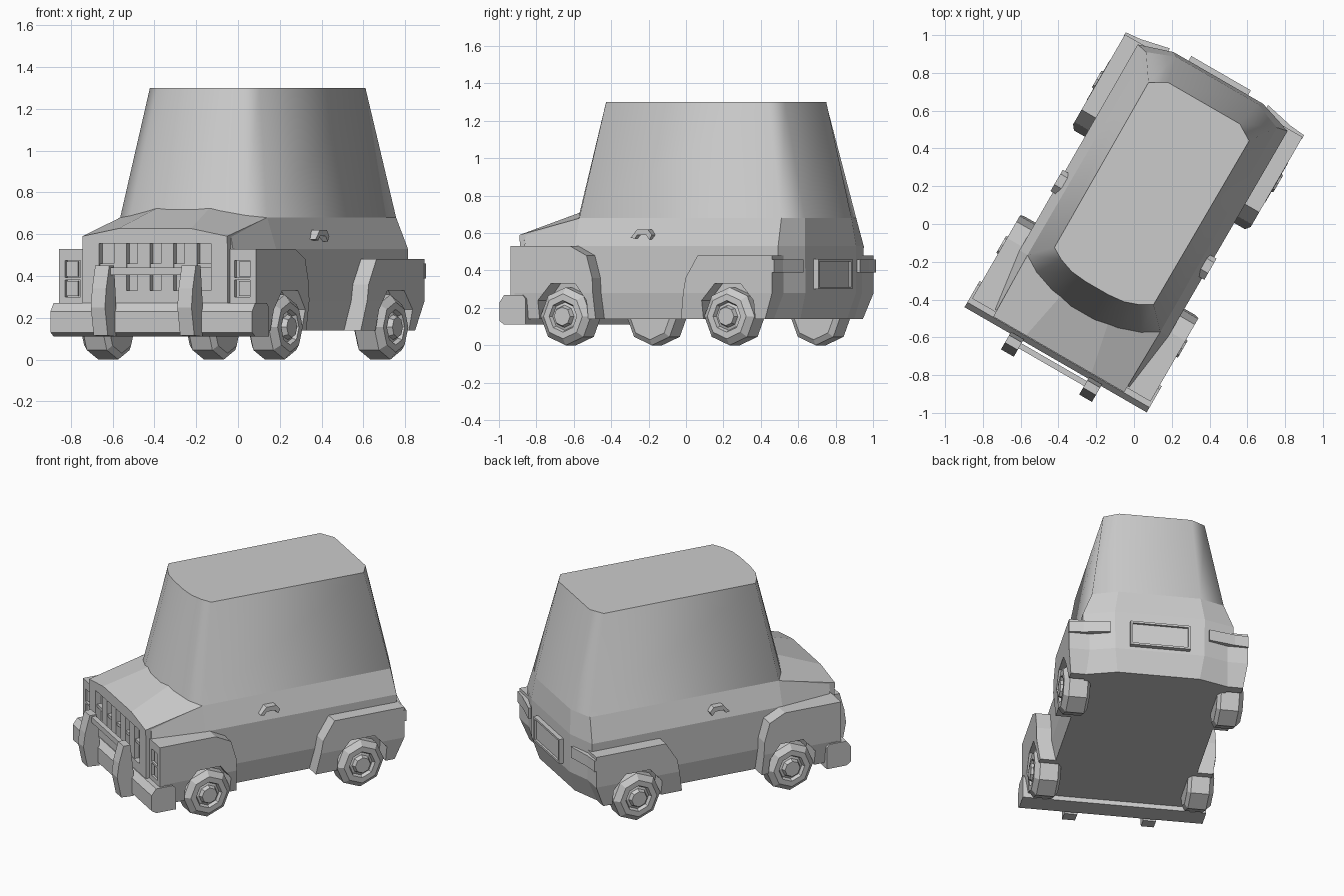
import bpy, bmesh, math
from mathutils import Matrix

cube = bpy.data.objects.get("Cube")
if cube:
    bpy.data.objects.remove(cube, do_unlink=True)

paint = bpy.data.materials.new("plain_grey")
paint.use_nodes = True
GREY = (0.6, 0.6, 0.6, 1)
paint.diffuse_color = GREY
paint.node_tree.nodes["Principled BSDF"].inputs["Base Color"].default_value = GREY

# The car is built facing -y, then turned on the spot
TURN = Matrix.Rotation(math.radians(-30), 4, "Z")


def finish(name, bm, smooth=None):
    bmesh.ops.recalc_face_normals(bm, faces=bm.faces)
    bm.transform(TURN)
    mesh = bpy.data.meshes.new(name)
    bm.to_mesh(mesh)
    bm.free()
    mesh.materials.append(paint)
    if smooth:
        mesh.shade_smooth()
        mesh.set_sharp_from_angle(angle=math.radians(smooth))
    obj = bpy.data.objects.new(name, mesh)
    bpy.context.collection.objects.link(obj)
    return obj


def loft(name, rings, caps=(True, True), smooth=None):
    bm = bmesh.new()
    rows = [[bm.verts.new(p) for p in ring] for ring in rings]
    n = len(rows[0])
    for a, b in zip(rows, rows[1:]):
        for i in range(n):
            j = (i + 1) % n
            bm.faces.new((a[i], a[j], b[j], b[i]))
    for row, wanted in zip((rows[0], rows[-1]), caps):
        if wanted:
            bm.faces.new(row)
    return finish(name, bm, smooth)


def both_halves(half, z=None):
    pts = [p if z is None else (p[0], p[1], z) for p in half]
    return pts + [(-x, y, h) for x, y, h in reversed(pts)]


def extrude(name, profile, x0, x1, tuck=0):
    """Extrude a (y, z) profile across x; tuck pulls in the outer lower edge."""
    bm = bmesh.new()
    face = bm.faces.new([bm.verts.new((x0, y, z)) for y, z in profile])
    grown = bmesh.ops.extrude_face_region(bm, geom=[face])["geom"]
    for v in grown:
        if isinstance(v, bmesh.types.BMVert):
            v.co.x = x1
    if tuck:
        bmesh.ops.bisect_plane(bm, geom=bm.verts[:] + bm.edges[:] + bm.faces[:],
                               plane_co=(0, 0, 0.28), plane_no=(0, 0, 1))
        for v in bm.verts:
            if v.co.z < 0.2 and abs(v.co.x - x1) < 0.001:
                v.co.x -= math.copysign(tuck, x1)
    return finish(name, bm)


def box(name, x, y, z):
    return extrude(name, [(y[0], z[0]), (y[1], z[0]), (y[1], z[1]), (y[0], z[1])], *x)


# Lower body with shoulder
loft("lower_body", [
    both_halves([(0.40, -0.76), (0.43, -0.424), (0.43, 0.79), (0.25, 0.85)], 0.14),
    both_halves([(0.40, -0.76), (0.455, -0.424), (0.455, 0.833), (0.27, 0.893)], 0.28),
    both_halves([(0.41, -0.76), (0.455, -0.424), (0.458, 0.833), (0.273, 0.893)], 0.53),
    both_halves([(0.40, -0.76, 0.59), (0.406, -0.424, 0.68),
                 (0.40, 0.82, 0.68), (0.25, 0.878, 0.68)]),
], caps=(True, False))

# Cabin with bowed front
loft("cabin", [
    both_halves([(0.07, -0.553), (0.2, -0.527), (0.32, -0.48), (0.406, -0.424),
                 (0.40, 0.82), (0.25, 0.878)], 0.68),
    both_halves([(0.07, -0.392), (0.16, -0.383), (0.24, -0.355), (0.303, -0.318),
                 (0.308, 0.686), (0.22, 0.739)], 1.3),
], smooth=66)

# Crowned hood
loft("hood", [
    both_halves([(0.40, -0.797, 0.555), (0.40, -0.797, 0.59), (0.2, -0.797, 0.627)]),
    both_halves([(0.406, -0.42, 0.64), (0.406, -0.42, 0.68), (0.14, -0.50, 0.733)]),
])

# Grille frame and bars
FRONT = (-0.795, -0.75)
box("grille_lower_rail", (-0.40, 0.40), FRONT, (0.2, 0.33))
box("grille_cross_bar", (-0.31, 0.31), (-0.785, -0.75), (0.44, 0.46))
for i in range(4):
    x = -0.195 + 0.13 * i
    box("grille_bar", (x - 0.035, x + 0.035), (-0.79, -0.75), (0.32, 0.57))

# Front bumper and guard
extrude("front_bumper", [(-0.80, 0.11), (-0.83, 0.13), (-0.83, 0.23), (-0.80, 0.27),
                         (-0.69, 0.27), (-0.67, 0.25), (-0.67, 0.11)], -0.557, 0.557)
box("guard_cross_bar", (-0.22, 0.22), (-0.875, -0.845), (0.405, 0.44))

FRONT_FENDER = [(-0.75, 0.14), (-0.75, 0.53), (-0.40, 0.53), (-0.30, 0.48),
                (-0.265, 0.36), (-0.255, 0.14), (-0.30, 0.14), (-0.30, 0.24),
                (-0.37, 0.33), (-0.52, 0.33), (-0.60, 0.24), (-0.60, 0.14)]
REAR_FENDER = [(0.27, 0.14), (0.31, 0.36), (0.385, 0.48), (0.845, 0.48),
               (0.845, 0.28), (0.79, 0.14), (0.73, 0.14), (0.73, 0.24),
               (0.65, 0.33), (0.49, 0.33), (0.41, 0.24), (0.41, 0.14)]
GUARD = [(-0.82, 0.11), (-0.90, 0.115), (-0.927, 0.25), (-0.915, 0.34),
         (-0.885, 0.45), (-0.84, 0.45), (-0.82, 0.27)]
HANDLE = [(-0.07, 0.575), (-0.045, 0.57), (-0.03, 0.59), (0.025, 0.59), (0.045, 0.565),
          (0.06, 0.59), (0.035, 0.62), (-0.03, 0.62)]
# Wheel section: distance from the centre line and radius
WHEEL = [(0.385, 0.125), (0.405, 0.155), (0.515, 0.155), (0.545, 0.12),
         (0.545, 0.085), (0.525, 0.075), (0.53, 0.06), (0.555, 0.05)]

for side, s in (("left", 1), ("right", -1)):
    def span(a, b):
        return (s * a, s * b)

    extrude(side + "_front_fender", FRONT_FENDER, *span(0.40, 0.545), tuck=0.02)
    extrude(side + "_rear_fender", REAR_FENDER, *span(0.42, 0.543), tuck=0.02)
    extrude(side + "_bumper_guard", GUARD, *span(0.2, 0.278))
    extrude(side + "_door_handle", HANDLE, *span(0.425, 0.47))
    box(side + "_grille_stile", span(0.31, 0.40), FRONT, (0.27, 0.585))

    # Headlight frame with two square openings
    for x in ((0.40, 0.425), (0.51, 0.545)):
        box(side + "_headlight_post", span(*x), (-0.77, -0.745), (0.26, 0.53))
    for z in ((0.26, 0.3), (0.38, 0.392), (0.475, 0.53)):
        box(side + "_headlight_rail", span(0.425, 0.51), (-0.77, -0.745), z)
    for z in (0.34, 0.433):
        box(side + "_headlight", span(0.445, 0.51), (-0.76, -0.745), (z - 0.035, z + 0.035))

    # Wraparound tail light
    lamp = [(0.30, 0.86), (0.30, 0.9), (0.46, 0.865), (0.545, 0.857), (0.545, 0.835), (0.44, 0.82)]
    loft(side + "_tail_light", [[(s * x, y, z) for x, y in lamp] for z in (0.388, 0.46)])

    # Wheels
    for end, y in (("front", -0.445), ("rear", 0.566)):
        rings = []
        for x, r in WHEEL:
            rings.append([(s * x, y + r * math.sin(k * math.pi / 4),
                           0.155 + r * math.cos(k * math.pi / 4)) for k in range(8)])
        loft(f"{side}_{end}_wheel", rings)

# Rear plate with raised rim
box("rear_plate", (-0.17, 0.17), (0.87, 0.908), (0.31, 0.45))
for z in (0.3, 0.448):
    box("plate_rim_rail", (-0.182, 0.182), (0.87, 0.922), (z, z + 0.013))
for x in (-0.182, 0.168):
    box("plate_rim_post", (x, x + 0.014), (0.87, 0.922), (0.3, 0.461))
